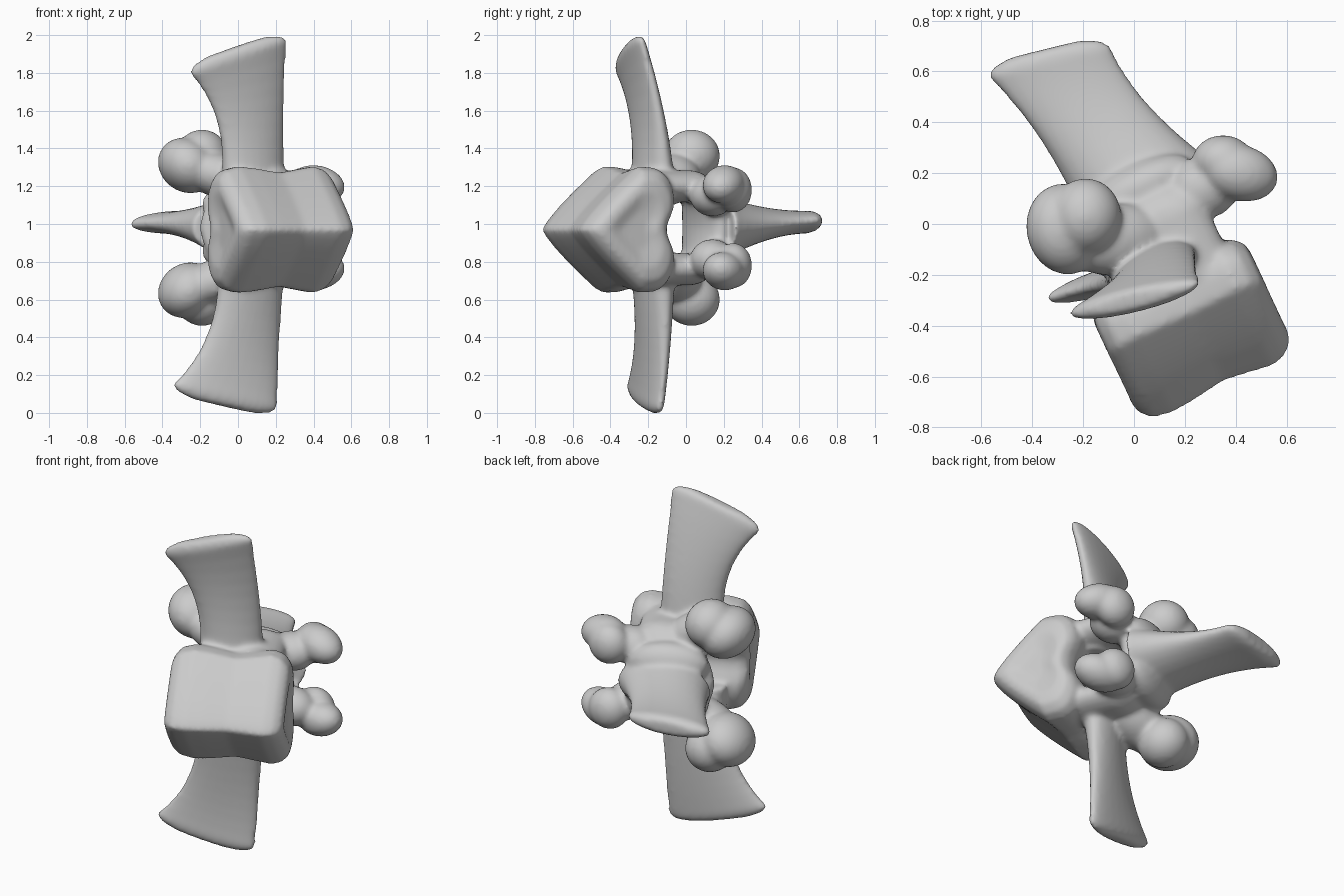
import bpy, bmesh
from math import sin, cos, pi
from mathutils import Vector, Matrix, Euler

cube = bpy.data.objects.get("Cube")
if cube:
    bpy.data.objects.remove(cube)

# Local frame: axis runs along the canal, back points to the spinous process
AXIS = Vector((0.905, 0.425, 0))
BACK = Vector((-0.425, 0.905, 0))
UP = Vector((0, 0, 1))
MID = 0.98
bm = bmesh.new()


def place(along, behind, height):
    return AXIS * along + BACK * behind + UP * height


def turn_steps(count):
    return [2 * pi * i / count for i in range(count)]


def loft(rings):
    """Skin a list of rings and close both ends."""
    rows = [[bm.verts.new(point) for point in ring] for ring in rings]
    for near, far in zip(rows, rows[1:]):
        for i in range(len(near)):
            bm.faces.new((near[i - 1], near[i], far[i], far[i - 1]))
    bm.faces.new(rows[0][::-1])
    bm.faces.new(rows[-1])


def oval(start, end, thick, normal):
    """Oval ring between two edge points."""
    middle, reach = (start + end) / 2, (end - start) / 2
    return [middle + reach * cos(a) + normal * thick * sin(a) for a in turn_steps(24)]


def along_edge(points, t):
    """Smooth curve through three points."""
    root, bend, tip = [Vector(p) for p in points]
    return root * (1 - t) * (1 - 2 * t) + bend * 4 * t * (1 - t) + tip * t * (2 * t - 1)


def blade(edge, other_edge, root_thick, tip_thick, normal):
    """Tapering plate between two curved edges, with a rounded tip."""
    rings = []
    steps = 10
    for i in range(steps + 1):
        t = i / steps
        thick = tip_thick + (root_thick - tip_thick) * (1 - t) ** 2
        start, end = along_edge(edge, t), along_edge(other_edge, t)
        rings.append(oval(start, end, thick, normal))
    middle = (start + end) / 2
    outward = (end - start).cross(normal).normalized()
    if outward.dot(middle - sum(rings[0], Vector()) / len(rings[0])) < 0:
        outward = -outward
    tip = rings[-1]
    for push, shrink in ((0.03, 0.88), (0.05, 0.6)):
        rings.append([middle + outward * push + (point - middle) * shrink for point in tip])
    loft(rings)


def lump(centre, radii, turn=(0, 0, 0)):
    matrix = Matrix.LocRotScale(Vector(centre), Euler(turn), Vector(radii))
    bmesh.ops.create_icosphere(bm, subdivisions=4, radius=1, matrix=matrix)


def heart(along, scale):
    """Body outline: ridged front, wide flat back with a notch at the canal."""
    ring = []
    for a in turn_steps(48):
        c = cos(a)
        if c > 0:
            front = 1 - 1.2 * abs(sin(a)) ** 1.2
        else:
            front = 0.25 * c ** 20 - 0.8 * abs(c) ** 0.5 - 0.2
        ring.append(place(along, -0.46 - 0.28 * scale * front, MID - 0.01 + 0.335 * scale * sin(a)))
    return ring


# Vertebral body: waisted block with rounded rims and gently domed ends
loft([heart(along, scale) for along, scale in (
    (-0.29, 0.3), (-0.31, 0.6), (-0.3, 0.8), (-0.26, 0.94), (-0.18, 1), (-0.08, 0.97), (0.06, 0.9),
    (0.18, 0.96), (0.26, 1), (0.32, 0.94), (0.36, 0.8), (0.37, 0.6), (0.35, 0.3))])

# Spinous process: broad flat plate
blade([(-0.24, 0.1, MID), (-0.39, 0.36, 1), (-0.58, 0.58, 1)],
      [(0.29, 0.26, MID), (0.05, 0.48, 1), (-0.09, 0.7, 1.02)], 0.17, 0.06, UP)

# Transverse processes: flaring blades above and below
blade([(-0.1, -0.26, 1.1), (-0.1, -0.27, 1.5), (-0.26, -0.36, 1.8)],
      [(0.25, -0.1, 1.1), (0.24, -0.12, 1.5), (0.26, -0.23, 1.98)], 0.11, 0.055, BACK)
blade([(-0.1, -0.26, 0.85), (-0.15, -0.25, 0.45), (-0.35, -0.3, 0.15)],
      [(0.25, -0.1, 0.85), (0.22, -0.1, 0.4), (0.21, -0.13, 0.02)], 0.11, 0.055, BACK)

for side in (1, -1):
    # Pedicle and lamina: half an arch around the canal
    arch = []
    for i in range(-1, 9):
        a = max(i, 0) / 8 * pi / 2
        behind = -0.3 if i < 0 else 0.12 * sin(a) - 0.03
        height = MID + side * (0.22 * cos(a) - 0.02 * sin(a))
        start = place(-0.16 * sin(a) - 0.02, behind, height)
        end = place(0.29, behind, height)
        arch.append(oval(start, end, 0.085, BACK * sin(a) + UP * side * cos(a)))
    loft(arch)
    # Thickened lamina running up to the spinous process
    lump(place(0.08, 0.12, MID + side * 0.12), (0.23, 0.1, 0.13), (0, 0, 0.44))
    # Superior articular process
    lump((0.42, 0.2, MID + side * 0.23), (0.15, 0.11, 0.1), (0, side * 0.2, -0.25))
    lump((0.35, 0.25, MID + side * 0.2), (0.12, 0.1, 0.12))
    lump((0.27, 0.14, MID + side * 0.17), (0.14, 0.12, 0.11))
    # Inferior articular process and its neck
    lump((-0.27, -0.02, MID + side * 0.33), (0.16, 0.18, 0.14), (0, side * 0.65, 0.2))
    lump((-0.19, 0.03, MID + side * 0.38), (0.14, 0.15, 0.14))
    lump((-0.08, -0.06, MID + side * 0.27), (0.22, 0.14, 0.12), (0, side * 0.3, 0.1))

bmesh.ops.recalc_face_normals(bm, faces=bm.faces)
mesh = bpy.data.meshes.new("vertebra")
bm.to_mesh(mesh)
bm.free()
vertebra = bpy.data.objects.new("vertebra", mesh)
bpy.context.collection.objects.link(vertebra)

# Bone colour
bone = bpy.data.materials.new("bone_grey")
bone.use_nodes = True
colour = (0.6, 0.6, 0.6, 1)
bone.diffuse_color = colour
bone.node_tree.nodes["Principled BSDF"].inputs["Base Color"].default_value = colour
mesh.materials.append(bone)

# Fuse the parts into one smooth bone
remesh = vertebra.modifiers.new("fuse", 'REMESH')
remesh.mode = 'VOXEL'
remesh.voxel_size = 0.014
remesh.use_smooth_shade = True
soften = vertebra.modifiers.new("soften", 'SMOOTH')
soften.factor = 0.5
soften.iterations = 10
